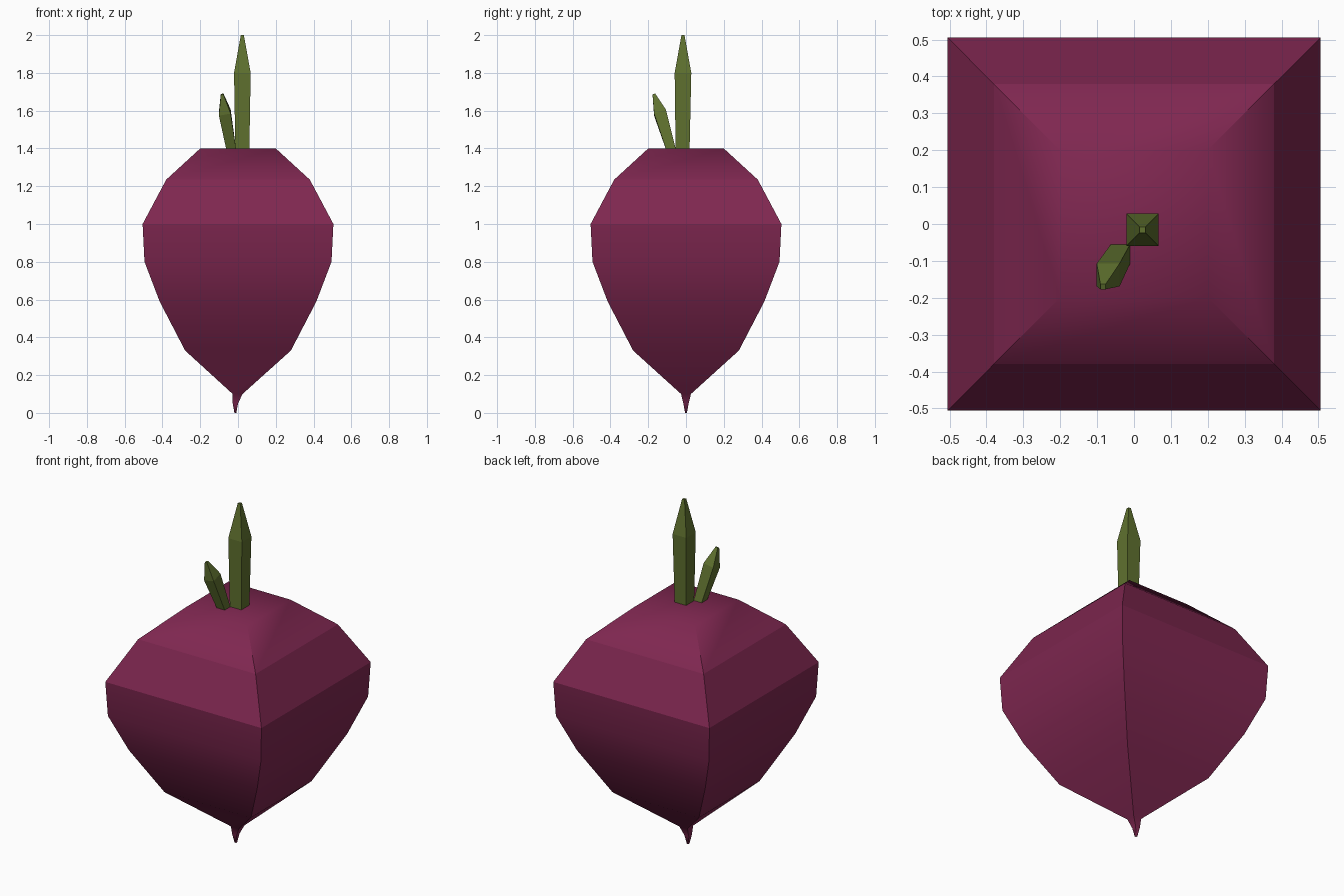
import bpy, bmesh

if "Cube" in bpy.data.objects:
    bpy.data.objects.remove(bpy.data.objects["Cube"])


def material(name, color):
    m = bpy.data.materials.new(name)
    m.diffuse_color = (*color, 1)
    m.use_nodes = True
    m.node_tree.nodes["Principled BSDF"].inputs["Base Color"].default_value = m.diffuse_color
    return m


def loft(name, rings, mat, tilt=(0, 0), smooth=False, sharp_rings=()):
    """Stack four-sided rings (x, y, half width, z, tilt amount) into a closed body."""
    bm = bmesh.new()
    loops = []
    for cx, cy, h, z, k in rings:
        loops.append([bm.verts.new((cx + sx * h, cy + sy * h,
                                    z + k * h * (sx * tilt[0] + sy * tilt[1])))
                      for sx, sy in ((-1, -1), (1, -1), (1, 1), (-1, 1))])
    for lo, hi in zip(loops, loops[1:]):
        for i in range(4):
            j = (i + 1) % 4
            bm.faces.new((lo[i], lo[j], hi[j], hi[i]))
    bm.faces.new(loops[0][::-1])
    bm.faces.new(loops[-1])
    for f in bm.faces:
        f.smooth = smooth
    # Hard corners up the sides and around the chosen rings
    for lo, hi in zip(loops, loops[1:]):
        for a, b in zip(lo, hi):
            bm.edges.get((a, b)).smooth = False
    for r in sharp_rings:
        for i in range(4):
            bm.edges.get((loops[r][i], loops[r][(i + 1) % 4])).smooth = False
    me = bpy.data.meshes.new(name)
    bm.to_mesh(me)
    bm.free()
    me.materials.append(mat)
    ob = bpy.data.objects.new(name, me)
    bpy.context.collection.objects.link(ob)
    return ob


purple = material("beet_purple", (0.21, 0.02, 0.08))
green = material("stem_green", (0.115, 0.165, 0.028))

# Root body with its thin tail
loft("beet_root", [
    (-0.014, 0, 0.005, 0.0, 0),
    (-0.014, 0, 0.014, 0.05, 0),
    (-0.002, 0, 0.026, 0.10, 0),
    (0, 0, 0.28, 0.33, 0),
    (0, 0, 0.415, 0.59, 0),
    (0, 0, 0.495, 0.80, 0),
    (0, 0, 0.505, 1.00, 0),
    (0, 0, 0.38, 1.235, 0),
    (0, 0, 0.20, 1.40, 0),
], purple, smooth=True, sharp_rings=(6, 7))

# Tall upright stem
loft("tall_stem", [
    (0.023, -0.018, 0.037, 1.395, 0),
    (0.023, -0.016, 0.044, 1.80, 0),
    (0.023, -0.016, 0.008, 2.00, 0),
], green)

# Short leaning stem
loft("short_stem", [
    (-0.036, -0.080, 0.026, 1.395, 0),
    (-0.070, -0.138, 0.031, 1.59, 1),
    (-0.084, -0.170, 0.007, 1.687, 1),
], green, tilt=(0.18, 0.36))
